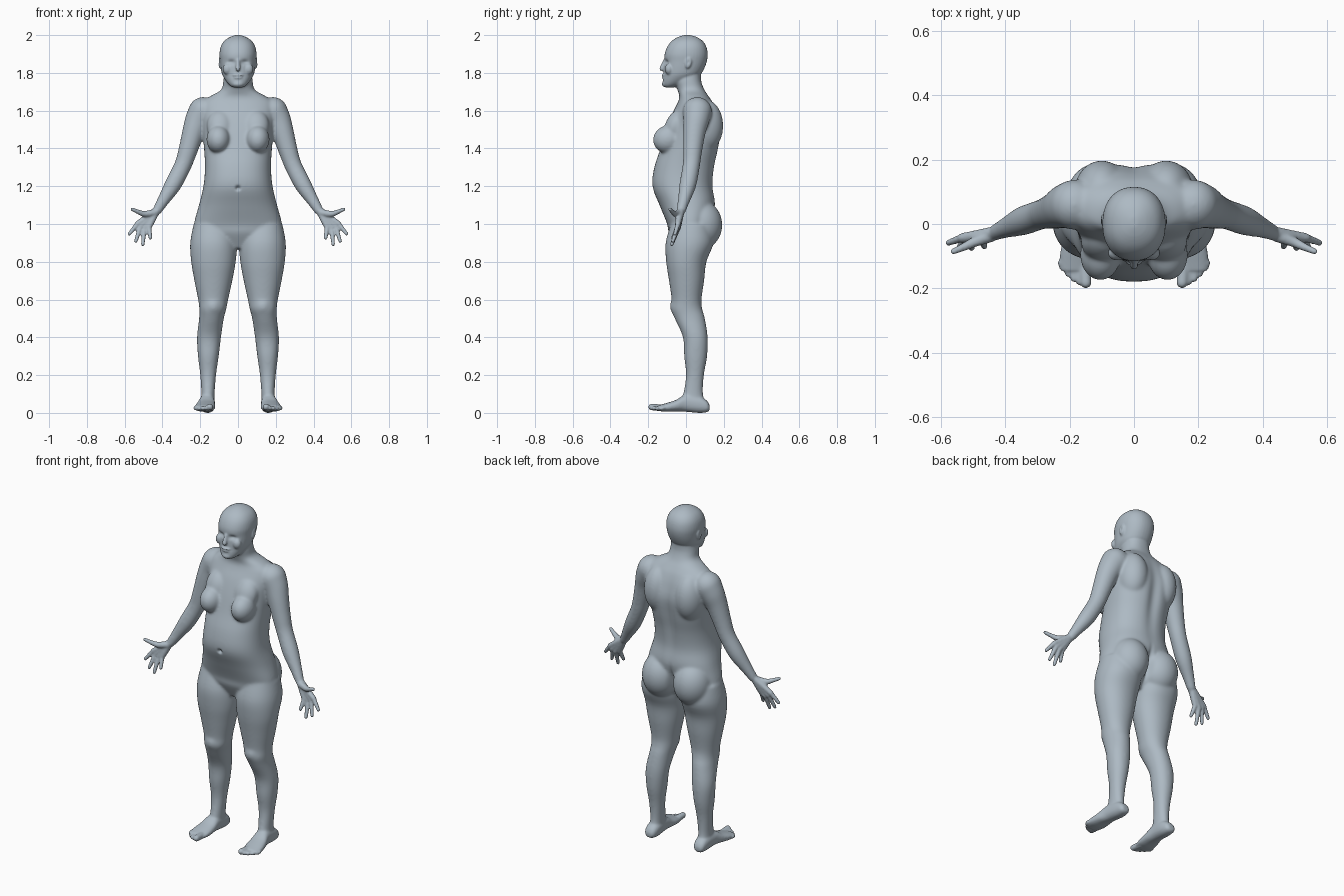
import bpy, bmesh, math
from mathutils import Vector, Matrix

default = bpy.data.objects.get("Cube")
if default:
    bpy.data.objects.remove(default, do_unlink=True)

bm = bmesh.new()


def smooth_stations(rows, steps=4):
    """Catmull-Rom interpolation between hand-placed stations."""
    out = []
    for i in range(len(rows) - 1):
        a, b, c, d = (rows[max(0, min(len(rows) - 1, i + k))] for k in (-1, 0, 1, 2))
        for s in range(steps):
            t = s / steps
            out.append([q + 0.5 * t * (r - p + t * (2 * p - 5 * q + 4 * r - w + t * (3 * (q - r) + w - p)))
                        for p, q, r, w in zip(a, b, c, d)])
    return out + [list(rows[-1])]


def loft(rows, power=2.0, along_y=False, side=1, n=40):
    """Rings given as (position, u_min, u_max, v_min, v_max)."""
    rings = []
    for pos, u0, u1, v0, v1 in smooth_stations(rows):
        ring = []
        for k in range(n):
            a = math.tau * k / n
            c, s = math.cos(a), math.sin(a)
            u = (u0 + u1) / 2 + (u1 - u0) / 2 * math.copysign(abs(c) ** (2 / power), c)
            v = (v0 + v1) / 2 + (v1 - v0) / 2 * math.copysign(abs(s) ** (2 / power), s)
            ring.append(bm.verts.new((u * side, pos, v) if along_y else (u * side, v, pos)))
        rings.append(ring)
    for a, b in zip(rings, rings[1:]):
        for k in range(n):
            bm.faces.new((a[k], a[(k + 1) % n], b[(k + 1) % n], b[k]))
    bm.faces.new(rings[0][::-1])
    bm.faces.new(rings[-1])


def ball(center, size, side=1, tilt=0):
    x, y, z = center
    m = Matrix.Translation((x * side, y, z)) @ Matrix.Rotation(tilt, 4, 'X') @ Matrix.Diagonal((*size, 1))
    bmesh.ops.create_icosphere(bm, subdivisions=4, radius=1, matrix=m)


def chain(points, side=1):
    """Rounded limb through (x, y, z, radius) points."""
    pts = smooth_stations(points)
    for x, y, z, r in pts:
        bmesh.ops.create_icosphere(bm, subdivisions=3, radius=r, matrix=Matrix.Translation((x * side, y, z)))
    for p, q in zip(pts, pts[1:]):
        a, b = Vector((p[0] * side, p[1], p[2])), Vector((q[0] * side, q[1], q[2]))
        m = Matrix.Translation((a + b) / 2) @ (b - a).to_track_quat('Z', 'Y').to_matrix().to_4x4()
        bmesh.ops.create_cone(bm, cap_ends=True, segments=24, radius1=p[3], radius2=q[3],
                              depth=(b - a).length, matrix=m)


# Torso and neck: height, half width, front, back
torso = [(.87, .08, -.05, .06), (.95, .21, -.09, .12), (1.0, .232, -.1, .13), (1.1, .207, -.14, .155),
         (1.2, .183, -.178, .143), (1.3, .175, -.168, .153), (1.4, .18, -.135, .175), (1.5, .19, -.105, .188),
         (1.58, .2, -.075, .17), (1.64, .195, -.045, .145), (1.675, .15, -.035, .122),
         (1.71, .09, -.045, .098), (1.76, .077, -.06, .08), (1.82, .07, -.06, .08)]
loft([(z, -w, w, f, b) for z, w, f, b in torso], 2.3)

# Head
head = [(1.722, .025, -.112, -.07), (1.735, .045, -.122, -.03), (1.76, .066, -.122, .03), (1.79, .083, -.118, .075),
        (1.82, .09, -.117, .095), (1.86, .095, -.114, .11), (1.9, .098, -.113, .115), (1.94, .091, -.098, .107),
        (1.97, .072, -.074, .087), (1.99, .042, -.042, .056), (2.0, .012, -.01, .022)]
loft([(z, -w, w, f, b) for z, w, f, b in head], 2.2)

# Nose, lips and chin
chain([(0, -.113, 1.865, .009), (0, -.128, 1.822, .013)])
ball((0, -.118, 1.787), (.027, .012, .006))
ball((0, -.116, 1.775), (.024, .012, .007))
ball((0, -.112, 1.74), (.028, .016, .016))

leg = [(1.0, .03, .235, -.08, .13), (.9, .006, .253, -.108, .145), (.8, .012, .248, -.105, .108),
       (.7, .03, .231, -.09, .096), (.6, .052, .211, -.076, .082), (.55, .062, .205, -.08, .086),
       (.5, .075, .206, -.06, .1), (.4, .09, .217, -.016, .115), (.3, .102, .212, -.01, .112),
       (.2, .116, .2, 0, .095), (.1, .124, .194, -.015, .09), (.04, .126, .197, -.03, .105)]
foot = [(.125, .145, .18, .015, .04), (.11, .13, .194, .004, .065), (.07, .122, .2, 0, .09), (0, .123, .206, .006, .098),
        (-.05, .121, .22, .008, .07), (-.1, .122, .23, .006, .053), (-.145, .132, .228, .01, .04)]
arm = [(.185, .06, 1.595, .078), (.212, .055, 1.55, .069), (.235, .045, 1.49, .06), (.265, .035, 1.39, .051),
       (.292, .028, 1.31, .046), (.343, .01, 1.21, .045), (.392, -.01, 1.13, .033), (.425, -.025, 1.075, .025)]
# Finger knuckles and tips, from index to little finger
fingers = [((.532, -.043, 1.0), (.575, -.058, .948)), ((.517, -.043, .985), (.541, -.07, .909)),
           ((.496, -.043, .975), (.504, -.075, .892)), ((.472, -.045, .983), (.464, -.07, .927))]

for s in (1, -1):
    loft(leg, 2.1, side=s)
    loft(foot, 2.3, along_y=True, side=s)
    # Toes
    for i in range(5):
        r = .019 if i == 0 else .014 - .001 * i
        x, tip = .149 + .0185 * i, -.182 + .003 * i * i
        chain([(x + .004, -.12, .026, r), (x, tip, .012 + r, r * .9)], s)
    chain(arm, s)
    # Hand
    for base, tip in fingers:
        chain([(.432, -.028, 1.07, .021), (*base, .015)], s)
        chain([(*base, .0135), (*tip, .0095)], s)
    chain([(.44, -.035, 1.06, .02), (.493, -.055, 1.053, .016), (.525, -.07, 1.063, .0125), (.56, -.085, 1.078, .0095)], s)
    # Chest, shoulder blade, buttock, kneecap and ear
    ball((.104, -.095, 1.448), (.063, .08, .074), s, .25)
    ball((.095, -.055, 1.52), (.07, .055, .09), s, -.4)
    ball((.1, .1, 1.52), (.085, .097, .14), s)
    ball((.103, .08, .995), (.108, .112, .13), s)
    ball((.132, -.035, .565), (.05, .05, .055), s)
    ball((.093, .012, 1.855), (.012, .018, .033), s, -.2)
    ball((.055, -.09, 1.82), (.026, .022, .03), s)

bmesh.ops.recalc_face_normals(bm, faces=bm.faces)
mesh = bpy.data.meshes.new("body")
bm.to_mesh(mesh)
bm.free()
body = bpy.data.objects.new("body", mesh)
bpy.context.collection.objects.link(body)
bpy.context.view_layer.objects.active = body
body.select_set(True)


def bake():
    """Replace the mesh by its modified result."""
    graph = bpy.context.evaluated_depsgraph_get()
    body.data = bpy.data.meshes.new_from_object(body.evaluated_get(graph))
    body.modifiers.clear()


# Fuse all parts into one skin
remesh = body.modifiers.new("fuse", 'REMESH')
remesh.mode = 'VOXEL'
remesh.voxel_size = .0055
bake()

# Blend the joints strongly, keep head, hands and feet crisp
group = body.vertex_groups.new(name="soft")
for v in body.data.vertices:
    x, z = abs(v.co.x), v.co.z
    fine = max((z - 1.7) / .06, (x - .4) / .04, (.12 - z) / .06)
    group.add([v.index], 1 - .93 * max(0, min(1, fine)), 'REPLACE')
soften = body.modifiers.new("soften", 'SMOOTH')
soften.factor, soften.iterations, soften.vertex_group = .5, 30, "soft"
bake()

# Soft dents: centre, radii, push
dents = [((.036, -.112, 1.857), (.02, .04, .012), (0, .012, 0)),
         ((0, -.12, 1.781), (.026, .03, .003), (0, .005, 0)),
         ((0, -.18, 1.19), (.011, .05, .011), (0, .018, 0)),
         ((0, .18, 1.4), (.035, .08, .2), (0, -.015, 0)),
         ((0, .17, .97), (.014, .1, .08), (0, -.03, 0)),
         ((.105, .012, 1.857), (.005, .008, .014), (-.006, 0, 0))]
for v in body.data.vertices:
    p = v.co.copy()
    side = 1 if p.x >= 0 else -1
    for c, r, push in dents:
        d = sum(((q - m) / w) ** 2 for q, m, w in zip((abs(p.x), p.y, p.z), c, r))
        v.co += Vector((push[0] * side, push[1], push[2])) * math.exp(-d)

# Single skin colour
skin = bpy.data.materials.new("blue grey")
skin.use_nodes = True
colour = (.42, .49, .55, 1)
skin.diffuse_color = colour
skin.node_tree.nodes["Principled BSDF"].inputs["Base Color"].default_value = colour
body.data.materials.clear()
body.data.materials.append(skin)
body.data.polygons.foreach_set("material_index", [0] * len(body.data.polygons))
bpy.ops.object.shade_smooth()
